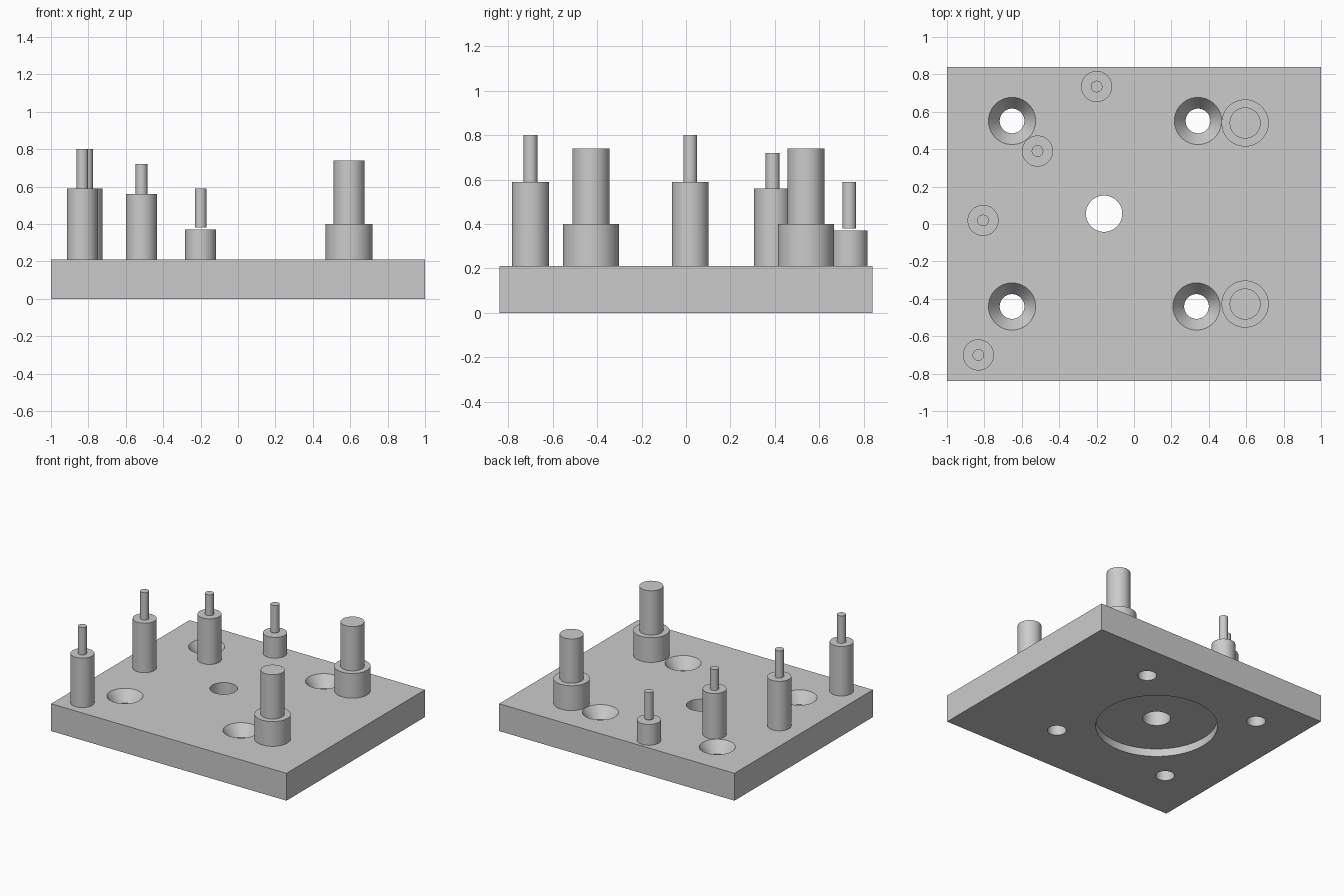
import bpy
import math
import bmesh

cube = bpy.data.objects.get("Cube")
if cube:
    bpy.data.objects.remove(cube, do_unlink=True)

SIDES = 64
TOP = 0.21    # upper face of the plate

# Single grey material
grey = bpy.data.materials.new("plain grey")
grey.use_nodes = True
grey.diffuse_color = (0.6, 0.6, 0.6, 1)
grey.node_tree.nodes["Principled BSDF"].inputs["Base Color"].default_value = (0.6, 0.6, 0.6, 1)


def smooth(obj):
    bpy.ops.object.select_all(action="DESELECT")
    obj.select_set(True)
    bpy.context.view_layer.objects.active = obj
    bpy.ops.object.shade_smooth_by_angle(angle=math.radians(30))


def lathe(name, x, y, profile):
    """Closed round solid from (radius, height) pairs, bottom to top."""
    bm = bmesh.new()
    rings = []
    for r, z in profile:
        ring = []
        for i in range(SIDES):
            a = 2 * math.pi * i / SIDES
            ring.append(bm.verts.new((r * math.cos(a), r * math.sin(a), z)))
        rings.append(ring)
    for low, high in zip(rings, rings[1:]):
        for i in range(SIDES):
            j = (i + 1) % SIDES
            bm.faces.new((low[i], low[j], high[j], high[i]))
    bm.faces.new(rings[0][::-1])
    bm.faces.new(rings[-1])
    mesh = bpy.data.meshes.new(name)
    bm.to_mesh(mesh)
    bm.free()
    mesh.materials.append(grey)
    obj = bpy.data.objects.new(name, mesh)
    bpy.context.collection.objects.link(obj)
    obj.location = (x, y, 0)
    return obj


def cut(target, cutter):
    cutter.hide_render = True
    mod = target.modifiers.new("cut", "BOOLEAN")
    mod.operation = "DIFFERENCE"
    mod.solver = "EXACT"
    mod.object = cutter
    bpy.context.view_layer.objects.active = target
    bpy.ops.object.modifier_apply(modifier=mod.name)
    bpy.data.objects.remove(cutter, do_unlink=True)


# Base plate
bpy.ops.mesh.primitive_cube_add(size=1, location=(0, 0, TOP / 2))
plate = bpy.context.object
plate.name = "base_plate"
plate.scale = (2, 1.68, TOP)
bpy.ops.object.transform_apply(location=True, scale=True)
plate.data.materials.append(grey)

# Centre bore, with a wide round recess underneath
cut(plate, lathe("bore_cutter", -0.16, 0.055,
                 [(0.426, -0.1), (0.426, 0.06), (0.097, 0.06), (0.097, 0.3)]))

# Countersunk screw holes
SINK = 0.085
for x, y in [(-0.652, 0.551), (0.342, 0.551), (-0.652, -0.441), (0.334, -0.441)]:
    cut(plate, lathe("screw_cutter", x, y,
                     [(0.066, -0.1), (0.066, TOP - SINK), (0.126, TOP), (0.126, 0.3)]))
smooth(plate)

# Stepped posts: name, x, y, post radius, post top, pin radius, pin bottom, pin top
posts = [
    ("back", -0.2, 0.735, 0.083, 0.37, 0.031, 0.38, 0.59),
    ("inner", -0.516, 0.39, 0.083, 0.56, 0.031, 0.56, 0.72),
    ("side", -0.807, 0.019, 0.083, 0.59, 0.031, 0.59, 0.80),
    ("corner", -0.832, -0.70, 0.083, 0.59, 0.031, 0.59, 0.80),
    ("large_back", 0.594, 0.54, 0.126, 0.40, 0.083, 0.40, 0.74),
    ("large_front", 0.594, -0.428, 0.126, 0.40, 0.083, 0.40, 0.74),
]
for name, x, y, r, top, pin_r, pin_low, pin_top in posts:
    smooth(lathe(name + "_post", x, y, [(r, TOP), (r, top)]))
    smooth(lathe(name + "_pin", x, y, [(pin_r, pin_low), (pin_r, pin_top)]))
